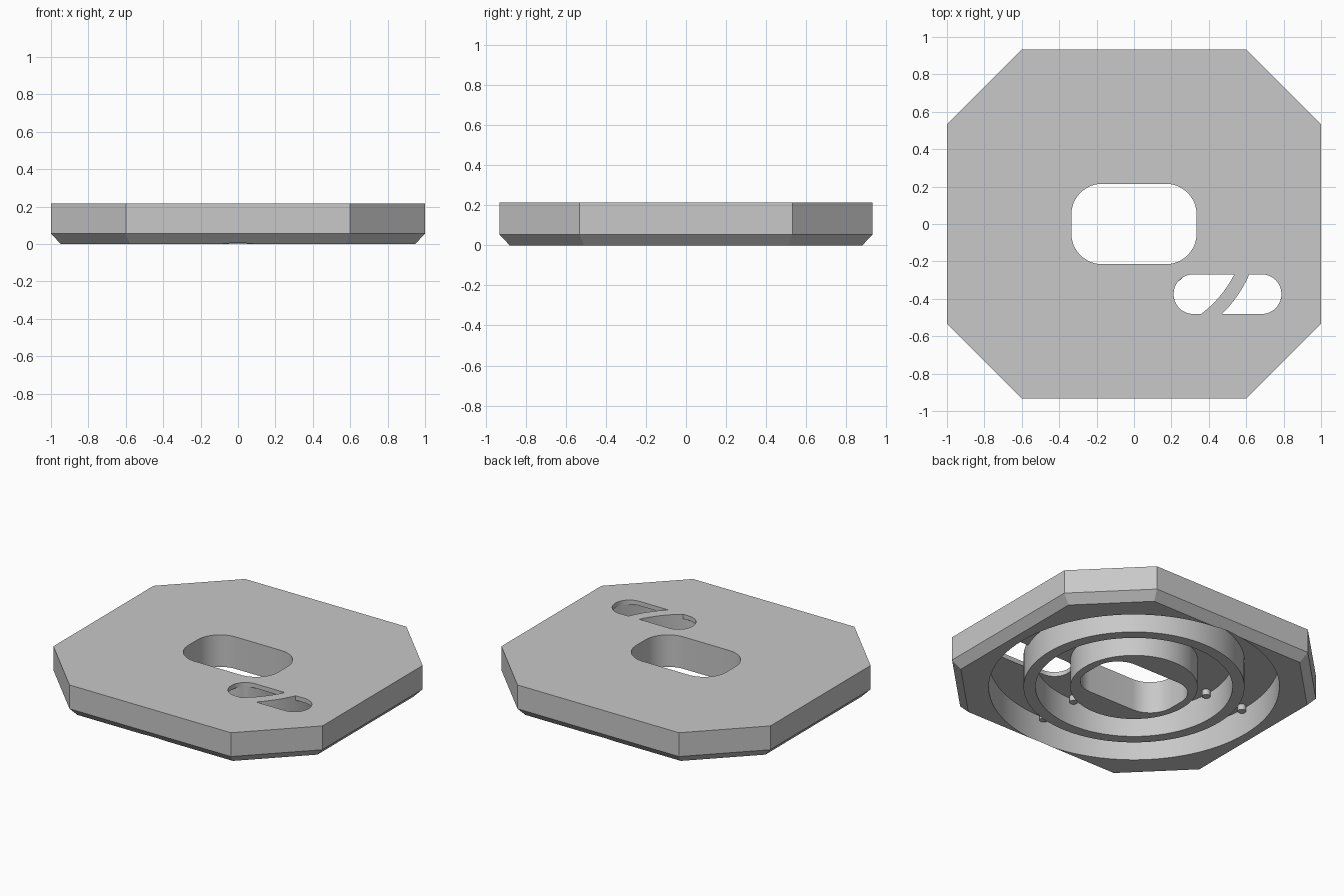
import bpy, bmesh, math
from mathutils import Matrix, Vector

cube = bpy.data.objects.get("Cube")
if cube:
    bpy.data.objects.remove(cube, do_unlink=True)

HEIGHT, FLOOR, BEVEL_Z, INSET = 0.215, 0.185, 0.055, 0.052
HALF_X, HALF_Y, CORNER = 1.0, 0.932, 0.4

grey = bpy.data.materials.new("light_grey")
grey.use_nodes = True
grey.diffuse_color = (0.58, 0.58, 0.58, 1)
grey.node_tree.nodes["Principled BSDF"].inputs["Base Color"].default_value = (0.58, 0.58, 0.58, 1)


def make_object(name, bm):
    bmesh.ops.recalc_face_normals(bm, faces=bm.faces)
    mesh = bpy.data.meshes.new(name)
    bm.to_mesh(mesh)
    bm.free()
    mesh.materials.append(grey)
    obj = bpy.data.objects.new(name, mesh)
    bpy.context.scene.collection.objects.link(obj)
    return obj


def loft(name, sections):
    """Closed solid through (outline, z) sections of equal point count."""
    bm = bmesh.new()
    rings = [[bm.verts.new((x, y, z)) for x, y in pts] for pts, z in sections]
    n = len(rings[0])
    for a, b in zip(rings, rings[1:]):
        for i in range(n):
            j = (i + 1) % n
            bm.faces.new((a[i], a[j], b[j], b[i]))
    bm.faces.new(rings[0][::-1])
    bm.faces.new(rings[-1])
    return make_object(name, bm)


def octagon(inset):
    x, y = HALF_X - inset, HALF_Y - inset
    c = CORNER - inset * (2 - math.sqrt(2))
    return [(x, c - y), (x, y - c), (x - c, y), (c - x, y),
            (-x, y - c), (-x, c - y), (c - x, -y), (x - c, -y)]


def rounded_rect(cx, cy, hx, hy, r, steps=12):
    pts = []
    corners = ((1, 1), (-1, 1), (-1, -1), (1, -1))
    for q, (sx, sy) in enumerate(corners):
        for i in range(steps + 1):
            a = math.pi / 2 * (q + i / steps)
            pts.append((cx + sx * (hx - r) + r * math.cos(a),
                        cy + sy * (hy - r) + r * math.sin(a)))
    return pts


def tube(name, r_in, r_out, z0, z1, steps=96):
    bm = bmesh.new()
    vs = [bm.verts.new(p) for p in ((r_in, 0, z0), (r_out, 0, z0), (r_out, 0, z1), (r_in, 0, z1))]
    es = [bm.edges.new((vs[i], vs[(i + 1) % 4])) for i in range(4)]
    bmesh.ops.spin(bm, geom=vs + es, cent=(0, 0, 0), axis=(0, 0, 1),
                   angle=math.tau, steps=steps)
    bmesh.ops.remove_doubles(bm, verts=bm.verts, dist=1e-5)
    return make_object(name, bm)


def cut(target, cutter):
    """Subtract the cutter, bake the result and delete the cutter."""
    mod = target.modifiers.new("cut", 'BOOLEAN')
    mod.operation, mod.solver, mod.object = 'DIFFERENCE', 'EXACT', cutter
    cutter.hide_render = True
    graph = bpy.context.evaluated_depsgraph_get()
    mesh = bpy.data.meshes.new_from_object(target.evaluated_get(graph))
    target.modifiers.clear()
    target.data = mesh
    bpy.data.objects.remove(cutter, do_unlink=True)


# Octagonal plate, bevelled along its lower edge
plate = loft("octagonal_plate", [(octagon(INSET), 0), (octagon(0), BEVEL_Z), (octagon(0), HEIGHT)])

# Two circular channels underneath leave a thin ring and a central hub
cut(plate, tube("outer_channel_cutter", 0.673, 0.885, -0.1, FLOOR))
cut(plate, tube("inner_channel_cutter", 0.388, 0.6, -0.1, FLOOR))

# Central rounded window
cut(plate, loft("window_cutter", [(rounded_rect(0, 0, 0.335, 0.215, 0.165), z) for z in (-0.1, 0.4)]))

# Oblong slot, crossed by the ring
slot = loft("slot_cutter", [(rounded_rect(0.5, -0.375, 0.288, 0.106, 0.105), z) for z in (0.1, 0.4)])
cut(slot, tube("ring_keeper", 0.6, 0.673, -0.2, 0.5))
cut(plate, slot)

# Small pins at the outer edge of each channel
pins = []
for label, radius in (("inner", 0.573), ("outer", 0.856)):
    for k, side in enumerate(("left", "back", "right", "front")):
        a = k * math.pi / 2
        bm = bmesh.new()
        centre = Vector((radius * math.cos(a), radius * math.sin(a), 0.17))
        bmesh.ops.create_cone(bm, cap_ends=True, segments=24, radius1=0.026, radius2=0.026,
                              depth=0.046, matrix=Matrix.Translation(centre))
        pins.append(make_object(f"{label}_pin_{side}", bm))

# Smooth round walls, keep edges sharp
bpy.ops.object.select_all(action='DESELECT')
for obj in [plate] + pins:
    obj.select_set(True)
bpy.context.view_layer.objects.active = plate
bpy.ops.object.shade_smooth_by_angle(angle=math.radians(30))
